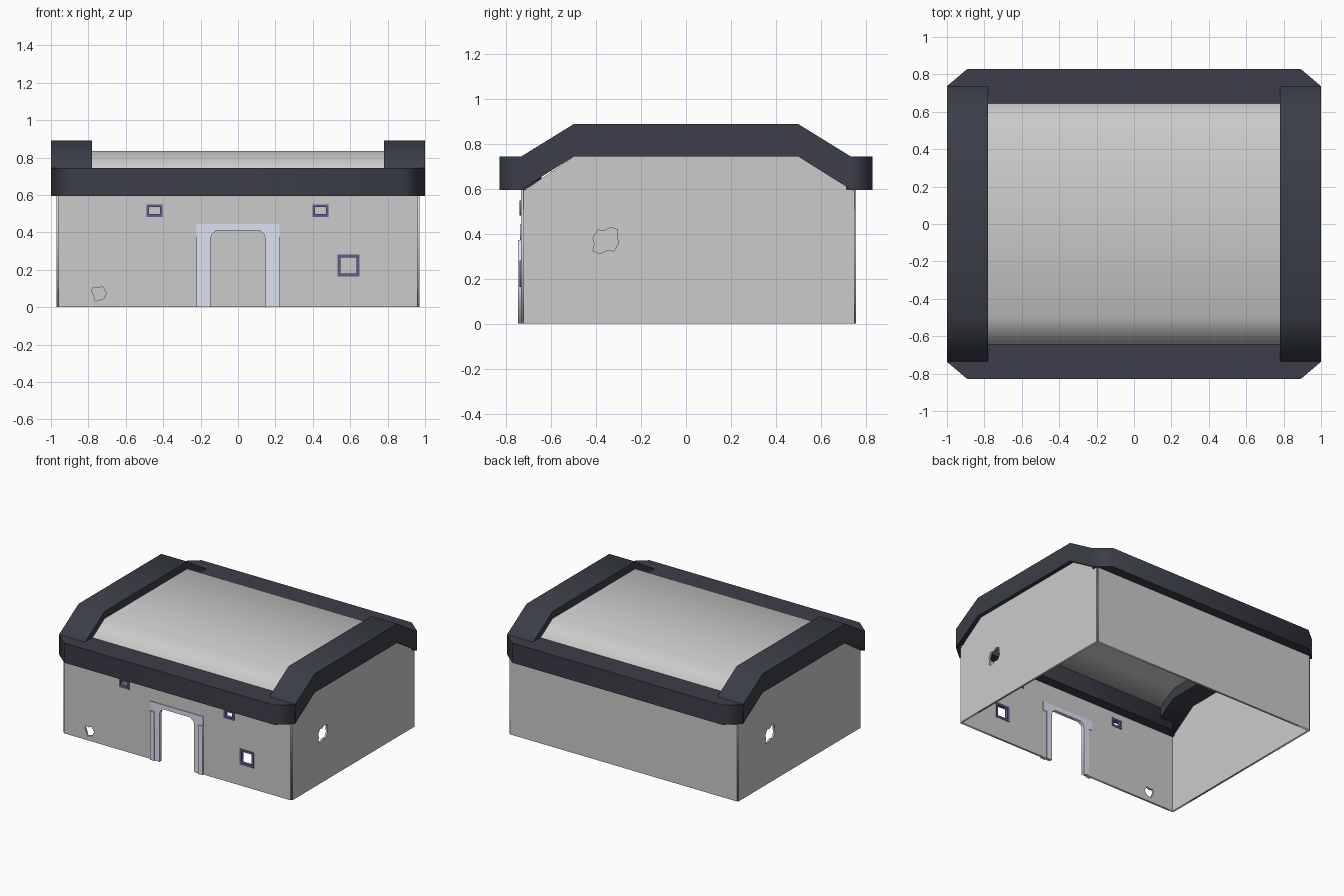
import bpy
from math import pi

if "Cube" in bpy.data.objects:
    bpy.data.objects.remove(bpy.data.objects["Cube"])


def material(name, rgb):
    m = bpy.data.materials.new(name)
    m.diffuse_color = (*rgb, 1)
    m.use_nodes = True
    m.node_tree.nodes["Principled BSDF"].inputs["Base Color"].default_value = m.diffuse_color
    return m


DARK = material("dark_beam", (0.045, 0.048, 0.065))
PALE = material("pale_trim", (0.72, 0.75, 0.9))
VIOLET = material("window_trim", (0.12, 0.11, 0.27))

# rotation that turns a flat outline to face along the given axis
ROT = {"X": (pi / 2, 0, pi / 2), "Y": (pi / 2, 0, 0), "Z": (0, 0, 0)}


def extrude(name, loops, axis, lo, hi, mat=None):
    """Solid from an outline (first loop) with holes, between lo and hi on axis."""
    cu = bpy.data.curves.new(name, "CURVE")
    cu.dimensions = "2D"
    cu.fill_mode = "BOTH"
    cu.extrude = (hi - lo) / 2
    for loop in loops:
        sp = cu.splines.new("POLY")
        sp.points.add(len(loop) - 1)
        for p, (u, v) in zip(sp.points, loop):
            p.co = (u, v, 0, 1)
        sp.use_cyclic_u = True
    ob = bpy.data.objects.new(name, cu)
    bpy.context.collection.objects.link(ob)
    ob.rotation_euler = ROT[axis]
    ob.location["XYZ".index(axis)] = (lo + hi) / 2
    bpy.ops.object.select_all(action="DESELECT")
    ob.select_set(True)
    bpy.context.view_layer.objects.active = ob
    bpy.ops.object.convert(target="MESH")
    ob = bpy.context.object
    if mat:
        ob.data.materials.append(mat)
    return ob


def rect(x0, x1, z0, z1):
    return [(x0, z0), (x1, z0), (x1, z1), (x0, z1)]


def inset(r, d):
    (x0, z0), (x1, z1) = r[0], r[2]
    return rect(x0 + d, x1 - d, z0 + d, z1 - d)


def mirrored(half):
    """Complete an outline that is symmetric about u = 0."""
    return half + [(-u, v) for u, v in reversed(half)]


# windows: outer outline and trim width
windows = [(rect(-.49, -.403, .483, .55), .014),
           (rect(.398, .484, .483, .55), .014),
           (rect(.533, .65, .163, .282), .016)]

# broken holes in the walls
front_hole = [(-.783, .09), (-.772, .107), (-.75, .101), (-.724, .112), (-.713, .09),
              (-.703, .075), (-.72, .043), (-.74, .038), (-.763, .032), (-.767, .054)]
side_hole = [(-.415, .382), (-.393, .418), (-.366, .413), (-.335, .43), (-.304, .418),
             (-.308, .391), (-.30, .36), (-.322, .324), (-.349, .329), (-.384, .313),
             (-.415, .324), (-.407, .356)]

# front wall with doorway, windows and broken hole
front = mirrored([(.17, .42), (.17, 0), (.96, 0), (.96, .6)])
front = front[:4] + front[4:]
extrude("front_wall", [front[0:4] + front[4:8]] +
        [inset(r, d * .6) for r, d in windows] + [front_hole], "Y", -.735, -.72)
extrude("back_wall", [rect(-.96, .96, 0, .6)], "Y", .742, .757)

# gabled side walls, the left hole is toward the back
gable = [(-.725, 0), (.75, 0), (.75, .592), (.5, .745), (-.5, .745), (-.725, .592)]
extrude("right_wall", [gable, side_hole], "X", .955, .97)
extrude("left_wall", [gable, [(.01 - y, z) for y, z in side_hole]], "X", -.97, -.955)

# roof skin
extrude("roof", [mirrored([(.66, .736), (.5, .835)]) +
                 mirrored([(-.66, .724), (-.5, .823)])], "X", -.79, .79)

# heavy roof beams: bent ones at the sides, pointed ones at front and back
bent = mirrored([(.735, .745), (.5, .89)]) + mirrored([(-.735, .598), (-.5, .745)])
for side, lo in (("right", .78), ("left", -1)):
    extrude(side + "_beam", [bent], "X", lo, lo + .22, DARK)
for side, s in (("front", -1), ("back", 1)):
    plan = mirrored([(.89, .645 * s), (1, .737 * s), (.89, .83 * s)])
    extrude(side + "_beam", [plan], "Z", .595, .745, DARK)

# door surround with clipped arch corners, and raised outer posts
opening = [(.115, .41), (.122, .402), (.138, .392), (.146, .37), (.146, 0)]
extrude("door_arch", [mirrored(opening + [(.19, 0), (.19, .374), (.222, .374), (.222, .444)])],
        "Y", -.74, -.715, PALE)
for side, x in (("right", .187), ("left", -.222)):
    extrude(side + "_door_post", [rect(x, x + .035, 0, .374)], "Y", -.748, -.725, PALE)

# window trims
for i, (r, d) in enumerate(windows):
    extrude(f"window_trim_{i + 1}", [r, inset(r, d)], "Y", -.742, -.715, VIOLET)
